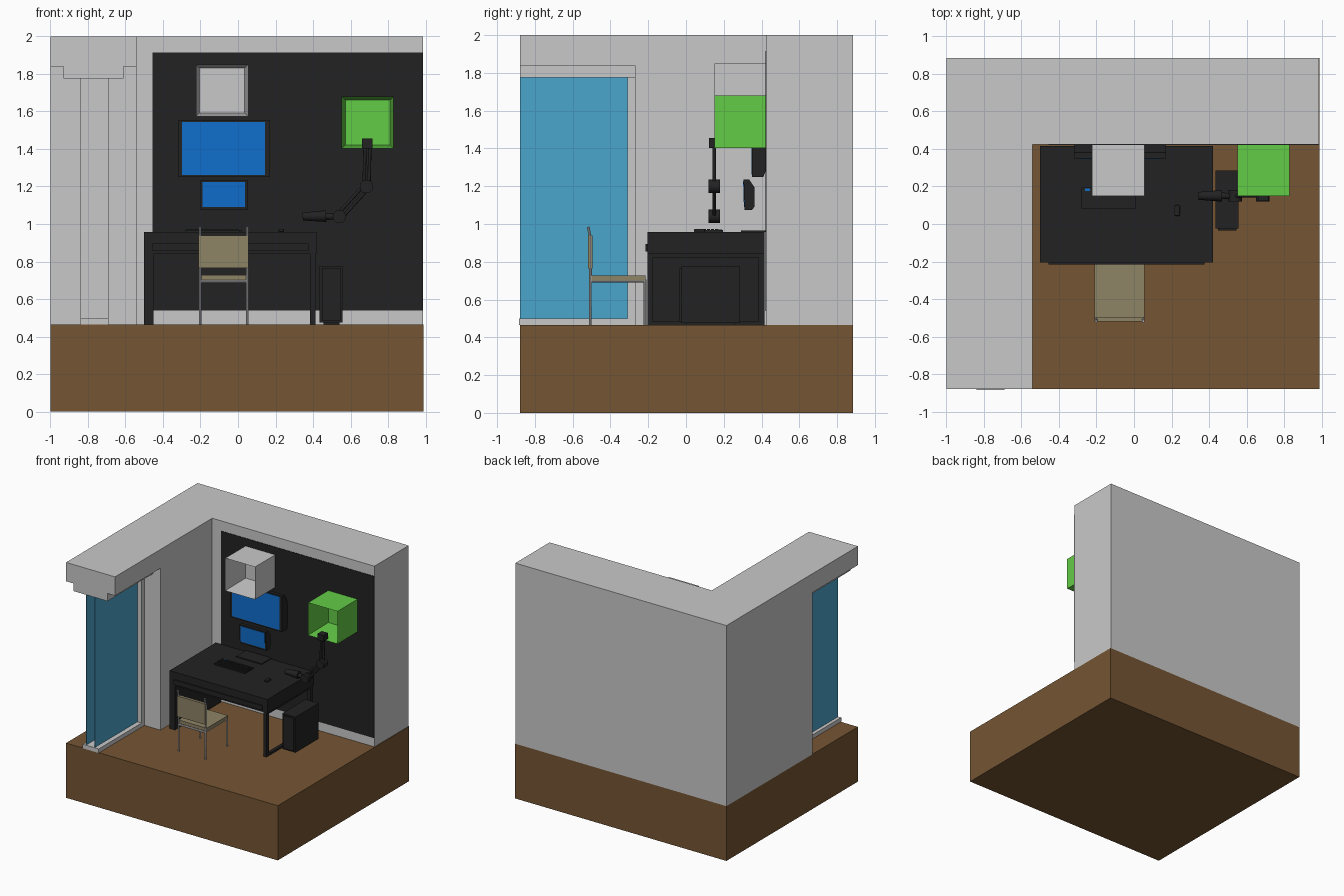
import bpy, bmesh, math
from mathutils import Vector

if "Cube" in bpy.data.objects:
    bpy.data.objects.remove(bpy.data.objects["Cube"])

def mat(name, rgb):
    m = bpy.data.materials.new(name)
    lin = [((c / 255 + 0.055) / 1.055) ** 2.4 for c in rgb]
    m.diffuse_color = (*lin, 1)
    m.use_nodes = True
    m.node_tree.nodes["Principled BSDF"].inputs["Base Color"].default_value = m.diffuse_color
    return m

GREY = mat("light grey", (201, 201, 201))
BLACK = mat("charcoal", (34, 34, 34))
WOOD = mat("brown wood", (117, 85, 51))
GLASS = mat("window blue", (75, 166, 204))
SCREEN = mat("screen blue", (16, 110, 206))
GREEN = mat("green", (99, 204, 70))
TAN = mat("tan", (142, 131, 102))

def finish(name, bm, m):
    bmesh.ops.recalc_face_normals(bm, faces=bm.faces)
    me = bpy.data.meshes.new(name)
    bm.to_mesh(me)
    bm.free()
    me.materials.append(m)
    ob = bpy.data.objects.new(name, me)
    bpy.context.collection.objects.link(ob)
    return ob

def prism(name, pts, axis, a, b, m):
    """Extrude a 2D outline along an axis from a to b."""
    place = {'x': lambda p, t: (t, p[0], p[1]),
             'y': lambda p, t: (p[0], t, p[1]),
             'z': lambda p, t: (p[0], p[1], t)}[axis]
    bm = bmesh.new()
    f = bm.faces.new([bm.verts.new(place(p, a)) for p in pts])
    ext = bmesh.ops.extrude_face_region(bm, geom=[f])['geom']
    d = Vector(place((0, 0), b - a))
    bmesh.ops.translate(bm, vec=d, verts=[v for v in ext if isinstance(v, bmesh.types.BMVert)])
    return finish(name, bm, m)

def box(name, x, y, z, m):
    return prism(name, [(x[0], y[0]), (x[1], y[0]), (x[1], y[1]), (x[0], y[1])], 'z', z[0], z[1], m)

def rod(name, p, q, r1, r2, m, sides=10):
    """Cylinder or cone between two points."""
    p, q = Vector(p), Vector(q)
    bm = bmesh.new()
    bmesh.ops.create_cone(bm, cap_ends=True, segments=sides, radius1=r1, radius2=r2, depth=(q - p).length)
    rot = (q - p).to_track_quat('Z', 'Y').to_matrix()
    bmesh.ops.rotate(bm, matrix=rot, verts=bm.verts)
    bmesh.ops.translate(bm, vec=(p + q) / 2, verts=bm.verts)
    ob = finish(name, bm, m)
    bpy.context.view_layer.objects.active = ob
    ob.select_set(True)
    bpy.ops.object.shade_smooth_by_angle(angle=math.radians(40))
    ob.select_set(False)
    return ob

def cubby(name, x, y, z, t, m):
    """Box with an inset, hollow front."""
    ob = box(name, x, y, z, m)
    bm = bmesh.new()
    bm.from_mesh(ob.data)
    f = min(bm.faces, key=lambda f: f.calc_center_median().y)
    bmesh.ops.inset_region(bm, faces=[f], thickness=t)
    bmesh.ops.translate(bm, vec=(0, y[1] - y[0] - t, 0), verts=f.verts)
    bm.to_mesh(ob.data)
    bm.free()

# Room: floor, L-shaped walls, lintel over the open window side
F = 0.465
box("floor", (-1, 0.99), (-0.88, 0.885), (0, F), WOOD)
prism("walls", [(-1, -0.27), (-0.54, -0.27), (-0.54, 0.425), (0.985, 0.425), (0.985, 0.885), (-1, 0.885)],
      'z', F, 2, GREY)
box("lintel", (-1, -0.54), (-0.88, -0.27), (1.84, 2), GREY)
box("wall_panel", (-0.455, 0.985), (0.421, 0.425), (0.54, 1.915), BLACK)

# Window: header, sill, jamb and two thin panes
box("window_header", (-0.93, -0.61), (-0.88, -0.27), (1.775, 1.84), GREY)
box("window_sill", (-0.84, -0.69), (-0.885, -0.27), (F, 0.50), GREY)
box("window_jamb", (-0.84, -0.69), (-0.31, -0.27), (0.50, 1.775), GREY)
for i, x in enumerate((-0.81, -0.73)):
    box(f"window_pane_{i}", (x - 0.001, x + 0.001), (-0.88, -0.31), (0.50, 1.775), GLASS)

# Wall cubbies
cubby("white_cubby", (-0.225, 0.055), (0.15, 0.423), (1.573, 1.85), 0.027, GREY)
cubby("green_cubby", (0.553, 0.83), (0.15, 0.423), (1.403, 1.68), 0.027, GREEN)

# Displays: slab with tapered back, screen plate in front
def display(name, x, y, z, sx, sz, lean):
    h = z[1] - z[0]
    prism(name, [(y[0], z[0]), (y[1] - 0.012, z[0]), (y[1], z[0] + h * 0.1), (y[1], z[0] + h * 0.75),
                 (y[0] + 0.03 - lean, z[1]), (y[0] - lean, z[1])], 'x', x[0], x[1], BLACK)
    yy = lambda v: y[0] - lean * (v - z[0]) / h
    prism(name + "_screen", [(yy(sz[0]) - 0.003, sz[0]), (yy(sz[0]) + 0.001, sz[0]),
                             (yy(sz[1]) + 0.001, sz[1]), (yy(sz[1]) - 0.003, sz[1])], 'x', sx[0], sx[1], SCREEN)

display("large_display", (-0.32, 0.17), (0.35, 0.422), (1.25, 1.555), (-0.298, 0.145), (1.262, 1.545), 0.0)
display("small_display", (-0.20, 0.05), (0.31, 0.362), (1.075, 1.235), (-0.19, 0.038), (1.09, 1.225), 0.005)

# Desk: top, drawer front, solid left panel, looped right leg
box("desk_top", (-0.50, 0.42), (-0.205, 0.415), (0.84, 0.957), BLACK)
box("drawer_front", (-0.455, 0.375), (-0.215, -0.205), (0.855, 0.895), BLACK)
box("desk_left_panel", (-0.50, -0.45), (-0.205, 0.415), (F, 0.84), BLACK)
for i, y in enumerate((-0.205, 0.385)):
    box(f"desk_right_leg_{i}", (0.385, 0.412), (y, y + 0.03), (F, 0.84), BLACK)
for i, z in enumerate((F, 0.822)):
    box(f"desk_right_rail_{i}", (0.385, 0.412), (-0.175, 0.385), (z, z + 0.018), BLACK)

# Desk items: mat, keyboard with keys, mouse
box("desk_mat", (-0.22, 0.02), (0.29, 0.42), (0.957, 0.965), BLACK)
box("keyboard", (-0.28, 0.01), (0.08, 0.195), (0.957, 0.967), BLACK)
for r in range(4):
    for c in range(12):
        x, y = -0.274 + c * 0.0235, 0.088 + r * 0.022
        box(f"key_{r}_{c}", (x, x + 0.018), (y, y + 0.017), (0.967, 0.974), BLACK)
box("keyboard_light", (-0.262, -0.235), (0.176, 0.19), (0.967, 0.970), SCREEN)
mouse = box("mouse", (0.215, 0.245), (0.043, 0.10), (0.957, 0.974), BLACK)
bev = mouse.modifiers.new("round", 'BEVEL')
bev.width, bev.segments = 0.006, 2

# Computer case with inset front
box("computer_case", (0.435, 0.558), (-0.025, 0.285), (0.475, 0.775), BLACK)
box("case_front", (0.447, 0.546), (-0.035, -0.025), (0.485, 0.765), BLACK)
box("case_foot", (0.455, 0.54), (0.0, 0.26), (F, 0.475), BLACK)

# Jointed lamp clamped to the green cubby
Y = 0.15
A, B, C = (0.69, Y, 1.41), (0.685, Y, 1.20), (0.54, Y, 1.04)
box("lamp_clamp", (0.66, 0.718), (0.122, 0.182), (1.403, 1.455), BLACK)
for s in (-1, 1):
    o = 0.013 * s
    rod(f"lamp_upper_arm_{s}", (A[0] + o, Y, A[2]), (B[0] + o, Y, B[2]), 0.009, 0.009, BLACK)
    rod(f"lamp_lower_arm_{s}", (B[0] + o * 0.8, Y, B[2] - o * 0.8), (C[0] + o * 0.8, Y, C[2] - o * 0.8), 0.009, 0.009, BLACK)
for n, p in (("elbow", B), ("wrist", C)):
    rod(f"lamp_{n}", (p[0], Y - 0.03, p[2]), (p[0], Y + 0.03, p[2]), 0.036, 0.036, BLACK, 12)
rod("lamp_neck", (0.54, Y, 1.04), (0.465, Y, 1.04), 0.016, 0.018, BLACK)
rod("lamp_head", (0.47, Y, 1.042), (0.345, Y, 1.04), 0.031, 0.021, BLACK, 12)

# Chair: metal legs mirrored in x, rails, tan seat and back
for n, x in (("left", -0.202), ("right", 0.05)):
    rod(f"chair_rear_leg_{n}", (x, -0.507, F), (x, -0.505, 0.92), 0.007, 0.007, GREY, 8)
    rod(f"chair_post_{n}", (x, -0.505, 0.92), (x, -0.518, 0.985), 0.007, 0.007, GREY, 8)
    rod(f"chair_front_leg_{n}", (x, -0.217, F), (x, -0.217, 0.705), 0.007, 0.007, GREY, 8)
    rod(f"chair_side_rail_{n}", (x, -0.505, 0.697), (x, -0.217, 0.697), 0.006, 0.006, GREY, 8)
rod("chair_rear_rail", (-0.202, -0.505, 0.693), (0.05, -0.505, 0.693), 0.008, 0.008, GREY, 8)
box("chair_seat", (-0.21, 0.056), (-0.50, -0.215), (0.70, 0.728), TAN)
box("chair_back", (-0.21, 0.056), (-0.52, -0.495), (0.765, 0.94), TAN)
